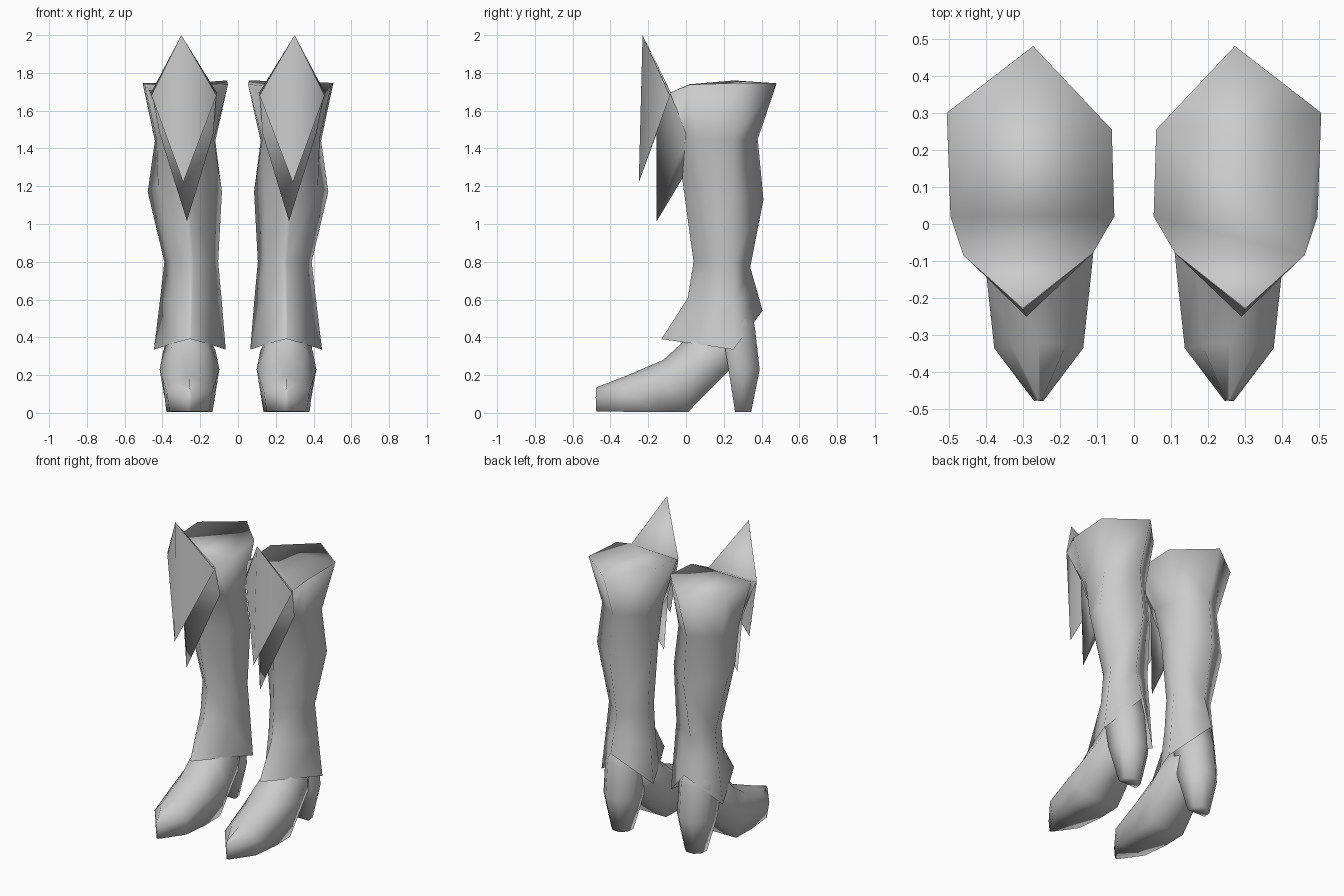
import bpy

CX = 0.27  # centre line of one boot
mat = bpy.data.materials.new("grey_leather")
mat.diffuse_color = (0.6, 0.6, 0.6, 1)


def add(name, verts, faces):
    """Smooth mesh for one boot, mirrored to make the pair."""
    me = bpy.data.meshes.new(name)
    me.from_pydata(verts, [], faces)
    me.materials.append(mat)
    ob = bpy.data.objects.new(name, me)
    bpy.context.collection.objects.link(ob)
    bpy.context.view_layer.objects.active = ob
    ob.select_set(True)
    bpy.ops.object.mode_set(mode='EDIT')
    bpy.ops.mesh.select_all(action='SELECT')
    bpy.ops.mesh.normals_make_consistent(inside=False)
    bpy.ops.object.mode_set(mode='OBJECT')
    bpy.ops.object.shade_smooth()
    ob.modifiers.new("pair", 'MIRROR').use_axis[0] = True
    ob.select_set(False)
    return ob


def loft(name, rings, cap_start=True, cap_end=True, extra=(), extra_faces=(), skip=()):
    """Skin between rings with equal point counts."""
    n = len(rings[0])
    verts = [p for r in rings for p in r] + list(extra)
    faces = [(k * n + i, k * n + (i + 1) % n, (k + 1) * n + (i + 1) % n, (k + 1) * n + i)
             for k in range(len(rings) - 1) for i in range(n) if (k, i) not in skip]
    if cap_start:
        faces.append(tuple(range(n)))
    if cap_end:
        faces.append(tuple(range((len(rings) - 1) * n, len(rings) * n)))
    return add(name, verts, faces + list(extra_faces))


# Shaft: inner x, outer x, front width, side width, then (y, z) of front, front side, back side, back
shaft = [
    (0.065, 0.445, 0.03, 0.53, (-0.13, 0.39), (0.06, 0.364), (0.25, 0.335), (0.405, 0.54)),
    (0.085, 0.415, 0.06, 0.62, (0.01, 0.61), (0.11, 0.60), (0.25, 0.58), (0.375, 0.65)),
    (0.105, 0.39, 0.08, 0.72, (0.04, 0.80), (0.13, 0.80), (0.25, 0.80), (0.34, 0.77)),
    (0.085, 0.478, 0.06, 0.72, (-0.02, 1.24), (0.09, 1.20), (0.25, 1.17), (0.41, 1.13)),
    (0.12, 0.44, 0.75, 0.95, (0.0, 1.48), (0.06, 1.45), (0.25, 1.44), (0.38, 1.45)),
]
rings = []
for xi, xo, fw, sw, f, fs, bs, b in shaft:
    mid, h = (xi + xo) / 2, (xo - xi) / 2
    rings.append([(mid - h * fw, *f), (mid + h * fw, *f), (mid + h * sw, *fs), (mid + h, *bs),
                  (CX, *b), (mid - h, *bs), (mid - h * sw, *fs)])
# Uneven top rim
rings.append([(0.112, -0.08, 1.695), (0.46, -0.085, 1.695), (0.495, 0.02, 1.738), (0.505, 0.30, 1.747),
              (0.272, 0.48, 1.745), (0.06, 0.255, 1.76), (0.053, 0.02, 1.74)])
# The closed top runs on up to the tip of the front flap
loft("boot_shaft", rings, False, True, [(0.30, -0.228, 2.0)], [(35, 36, 42)], {(4, 0), (3, 0)})

# Upper knee flap: folded kite
add("upper_flap",
    [(0.30, -0.23, 2.0), (0.458, -0.085, 1.68), (0.29, -0.25, 1.22), (0.114, -0.082, 1.68)],
    [(0, 1, 2), (0, 2, 3)])

# Lower knee flap: folded strip ending in a point, with its underside running back to the shaft
add("lower_flap",
    [(0.29, -0.155, 1.68), (0.455, -0.08, 1.69), (0.415, 0.0, 1.48), (0.27, -0.155, 1.015),
     (0.13, 0.0, 1.48), (0.115, -0.08, 1.69), (0.28, -0.02, 1.24)],
    [(0, 1, 2, 3), (0, 3, 4, 5), (3, 2, 6), (3, 6, 4)])

# Foot: stations from toe to ankle, (y, z) of top, middle, bottom; half widths middle, bottom
foot = [
    ((-0.475, 0.135), (-0.478, 0.08), (-0.475, 0.008), 0.012, 0.008),
    ((-0.32, 0.195), (-0.335, 0.11), (-0.33, 0.006), 0.12, 0.105),
    ((-0.12, 0.28), (-0.13, 0.18), (-0.15, 0.004), 0.142, 0.122),
    ((0.0, 0.39), (0.03, 0.23), (0.01, 0.004), 0.158, 0.118),
    ((0.07, 0.50), (0.17, 0.33), (0.225, 0.22), 0.138, 0.10),
    ((0.28, 0.52), (0.31, 0.40), (0.32, 0.28), 0.08, 0.05),
]
rings = []
c = CX - 0.013
for t, m, b, wm, wb in foot:
    s = (t[0] * 0.65 + m[0] * 0.35, t[1] * 0.65 + m[1] * 0.35)  # instep shoulder
    rings.append([(c, *t), (c + wm * 0.62, *s), (c + wm, *m), (c + wb, *b),
                  (c - wb, *b), (c - wm, *m), (c - wm * 0.62, *s)])
loft("foot", rings)

# Heel: tapered block running up inside the shaft
heel = [(0.26, 0.345, 0.004, 0.066), (0.225, 0.39, 0.23, 0.118),
        (0.19, 0.365, 0.45, 0.125), (0.17, 0.335, 0.60, 0.10)]
loft("heel", [[(CX - w, y0, z), (CX + w, y0, z), (CX + w * 0.92, y0 + (y1 - y0) * 0.6, z),
               (CX + w * 0.4, y1, z), (CX - w * 0.4, y1, z),
               (CX - w * 0.92, y0 + (y1 - y0) * 0.6, z)] for y0, y1, z, w in heel])
